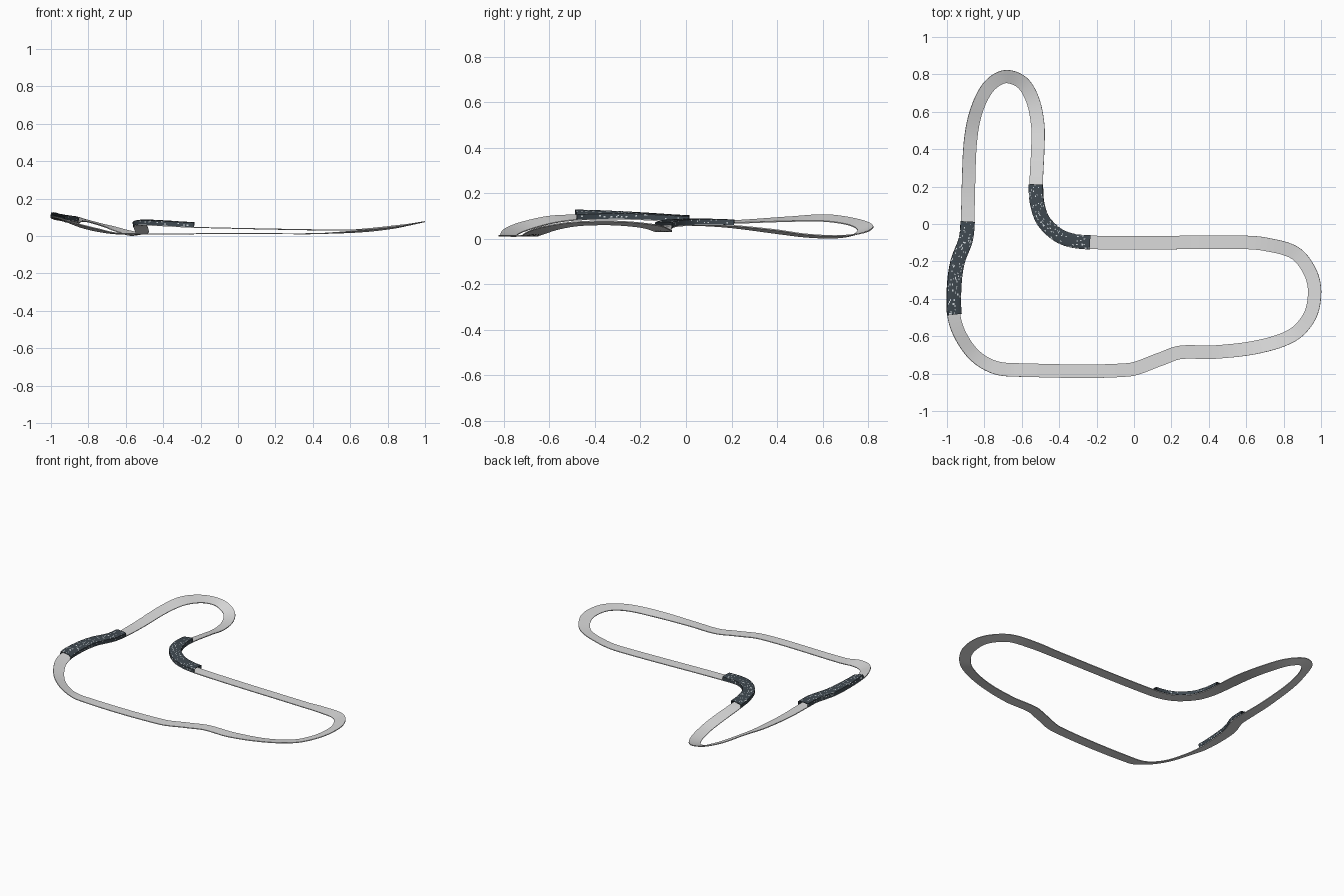
import bpy
import bmesh
import random
from mathutils import Vector

random.seed(4)
cube = bpy.data.objects.get("Cube")
if cube:
    bpy.data.objects.remove(cube, do_unlink=True)


def make_material(name, rgb):
    mat = bpy.data.materials.new(name)
    mat.use_nodes = True
    colour = (*rgb, 1.0)
    mat.diffuse_color = colour
    mat.node_tree.nodes["Principled BSDF"].inputs["Base Color"].default_value = colour
    return mat


asphalt = make_material("road grey", (0.71, 0.71, 0.71))
steel = make_material("dark slate", (0.05, 0.066, 0.08))
lamp = make_material("pale lamp", (0.7, 0.75, 0.78))

# Centre line: x, y, height, rise of the right-hand edge over the left
ROUTE = [
    (-.635, -.78, .016, .004), (-.035, -.78, .016, 0), (.135, -.725, .016, 0),
    (.245, -.687, .015, 0), (.43, -.685, .016, 0), (.67, -.655, .03, .01),
    (.85, -.592, .05, .012), (.94, -.49, .067, .015), (.965, -.36, .072, .016),
    (.94, -.255, .068, .015), (.86, -.155, .056, .012), (.7, -.108, .04, .006),
    (.565, -.098, .034, 0), (-.235, -.098, .049, 0), (-.38, -.073, .057, 0),
    (-.48, .01, .062, 0), (-.516, .105, .061, .004), (-.523, .21, .055, .01),
    (-.515, .4, .033, .016), (-.515, .53, .016, .012), (-.543, .665, .011, .01),
    (-.6, .757, .024, .012), (-.69, .787, .05, .02), (-.775, .735, .075, .025),
    (-.84, .61, .093, .03), (-.873, .45, .088, .02), (-.885, .2, .076, .01),
    (-.89, .013, .077, .004), (-.9, -.083, .082, .002), (-.943, -.2, .089, .004),
    (-.962, -.32, .094, .01), (-.963, -.484, .095, .022), (-.93, -.59, .086, .03),
    (-.853, -.7, .06, .03), (-.75, -.764, .035, .02),
]
STEPS = 16
HALF = 0.036
COUNT = len(ROUTE)
knots = [Vector(p) for p in ROUTE]


def chord(i):
    return (knots[(i + 1) % COUNT] - knots[i % COUNT]).length


def slope(i):
    """Tangent from neighbour to neighbour, which keeps long straights straight."""
    span = knots[(i + 1) % COUNT] - knots[(i - 1) % COUNT]
    return span / (chord(i - 1) + chord(i))


# Smooth closed path through the knots
path = []
for i in range(COUNT):
    a, b, length = knots[i], knots[(i + 1) % COUNT], chord(i)
    for s in range(STEPS):
        t = s / STEPS
        rise = t * t * (3 - 2 * t)
        path.append(a * (1 - rise) + b * rise
                    + slope(i) * length * t * (1 - t) ** 2
                    - slope(i + 1) * length * t * t * (1 - t))


def station(k):
    """Position, right and up directions at one step of the path."""
    here = path[k % len(path)]
    forward = (path[(k + 1) % len(path)] - path[k - 1]).to_3d()
    flat = Vector((forward.y, -forward.x, 0)).normalized()
    right = (flat + Vector((0, 0, here[3] / (2 * HALF)))).normalized()
    return here.to_3d(), right, right.cross(forward).normalized()


def sweep(name, steps, profile, materials, closed, paint=None):
    """Carry a closed cross-section along the path."""
    bm = bmesh.new()
    rings = []
    for k in steps:
        origin, right, up = station(k)
        rings.append([bm.verts.new(origin + right * u + up * v) for u, v in profile])
    n = len(profile)
    for r in range(len(rings) if closed else len(rings) - 1):
        one, two = rings[r], rings[(r + 1) % len(rings)]
        for c in range(n):
            d = (c + 1) % n
            face = bm.faces.new((one[c], one[d], two[d], two[c]))
            if paint:
                face.material_index = paint(c)
    if not closed:
        bm.faces.new(rings[0])
        bm.faces.new(rings[-1])
    bmesh.ops.recalc_face_normals(bm, faces=bm.faces)
    mesh = bpy.data.meshes.new(name)
    bm.to_mesh(mesh)
    bm.free()
    for mat in materials:
        mesh.materials.append(mat)
    obj = bpy.data.objects.new(name, mesh)
    bpy.context.collection.objects.link(obj)
    bpy.ops.object.select_all(action='DESELECT')
    bpy.context.view_layer.objects.active = obj
    obj.select_set(True)
    bpy.ops.object.shade_smooth_by_angle()
    return obj


# Banked road ribbon
road = [(-HALF, 0), (HALF, 0), (HALF, -.005), (-HALF, -.005)]
sweep("road_loop", range(len(path)), road, [asphalt], True)

# Tunnel cross-section: walls and a slightly cambered roof
COLUMNS = 16
WALL_ROWS = 4


def arch(half, top, foot):
    """Left wall, roof and right wall as one open line."""
    eave = top - .004
    wall = [foot + (eave - foot) * r / WALL_ROWS for r in range(WALL_ROWS)]
    roof = []
    for c in range(COLUMNS + 1):
        u = 2 * c / COLUMNS - 1
        roof.append((u * half, top - .004 * u ** 4))
    return [(-half, v) for v in wall] + roof + [(half, v) for v in wall[::-1]]


outer = arch(.038, .026, -.001)
shell = outer + arch(.035, .022, -.001)[::-1]


def lamp_rule(c):
    """Scatter small lamps over the outside of the walls and roof."""
    return int(0 < c < len(outer) - 2 and random.random() < .08)


for name, first, last in (("inner_bend_tunnel", 13, 17), ("side_tunnel", 27, 31)):
    steps = range(first * STEPS, last * STEPS + 1)
    sweep(name, steps, shell, [steel, lamp], False, lamp_rule)
